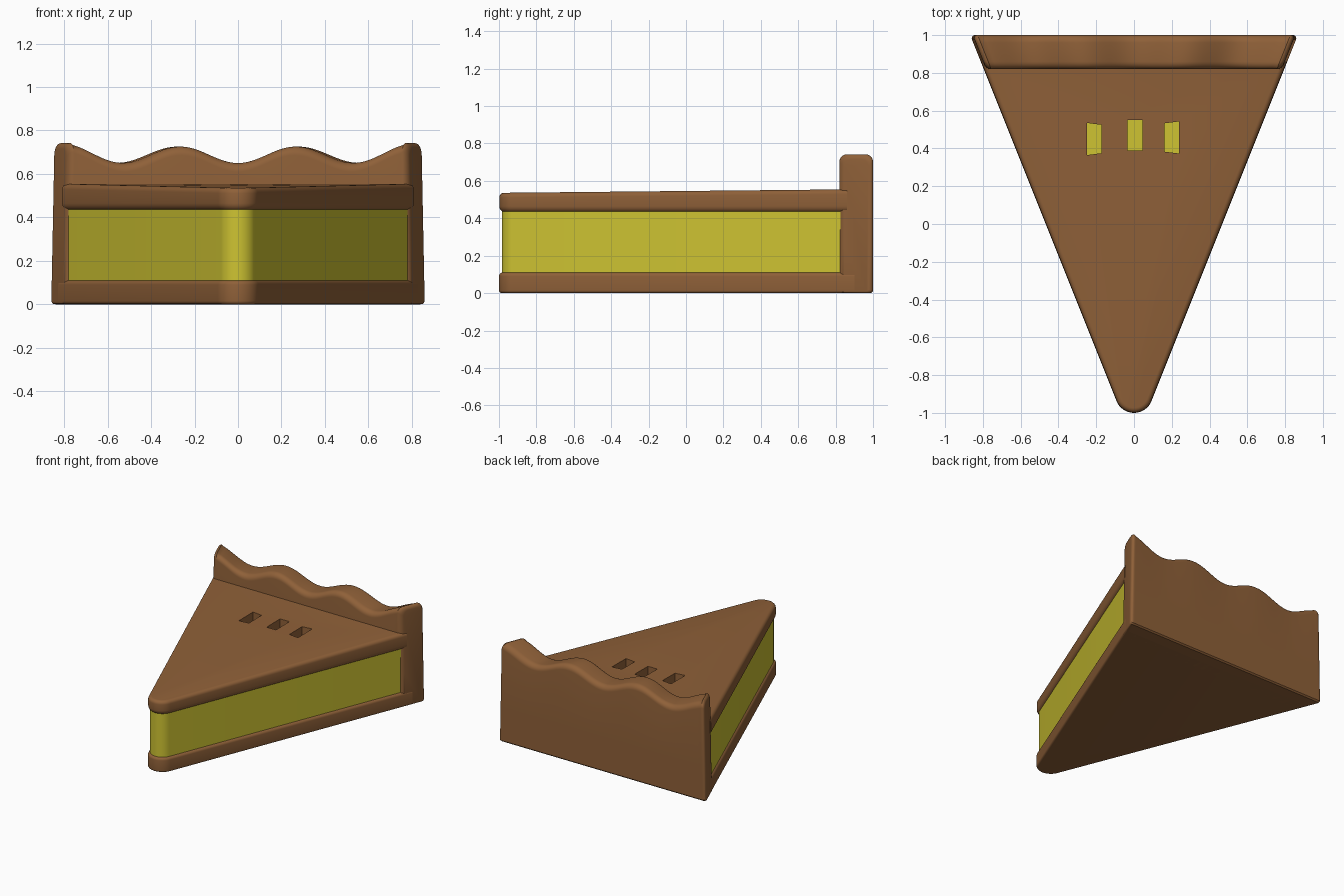
import bpy, bmesh, math

if "Cube" in bpy.data.objects:
    bpy.data.objects.remove(bpy.data.objects["Cube"])

SLOPE = math.atan(0.4)      # half angle of the slice
TIP_R, TIP_C = 0.10, -0.90  # rounded tip


def material(name, rgb):
    m = bpy.data.materials.new(name)
    m.diffuse_color = (*rgb, 1)
    m.use_nodes = True
    m.node_tree.nodes["Principled BSDF"].inputs["Base Color"].default_value = m.diffuse_color
    return m


CRUST = material("baked_brown", (0.275, 0.118, 0.040))
FILL = material("custard_yellow", (0.62, 0.55, 0.032))


def half_width(y, d=0.0):
    return (TIP_R - d) / math.cos(SLOPE) + (y - TIP_C) * math.tan(SLOPE)


def outline(d, back):
    """Wedge outline, moved inward by d."""
    r = TIP_R - d
    pts = [(half_width(back, d), back), (-half_width(back, d), back)]
    a0, a1 = math.pi + SLOPE, 2 * math.pi - SLOPE
    for i in range(17):
        a = a0 + (a1 - a0) * i / 16
        pts.append((r * math.cos(a), TIP_C + r * math.sin(a)))
    return pts


def loft(name, rings, mat):
    """Skin closed rings and cap both ends."""
    bm = bmesh.new()
    vs = [[bm.verts.new(p) for p in ring] for ring in rings]
    n = len(vs[0])
    for a, b in zip(vs, vs[1:]):
        for i in range(n):
            j = (i + 1) % n
            bm.faces.new((a[i], a[j], b[j], b[i]))
    bm.faces.new(vs[0][::-1])
    bm.faces.new(vs[-1])
    bmesh.ops.recalc_face_normals(bm, faces=bm.faces[:])
    me = bpy.data.meshes.new(name)
    bm.to_mesh(me)
    bm.free()
    me.materials.append(mat)
    ob = bpy.data.objects.new(name, me)
    bpy.context.collection.objects.link(ob)
    return ob


def smooth(ob):
    for p in ob.data.polygons:
        p.use_smooth = True
    ob.data.set_sharp_from_angle(angle=math.radians(35))


def rounded_profile(z0, z1, r0, r1, n=5):
    """(inset, z) side profile with rounded bottom and top."""
    q = [math.pi / 2 * i / n for i in range(n + 1)]
    low = [(r0 * (1 - math.sin(a)), z0 + r0 * (1 - math.cos(a))) for a in q]
    high = [(r1 * (1 - math.cos(a)), z1 - r1 * (1 - math.sin(a))) for a in q]
    return low + high


def wedge(name, profile, back, mat, d=0.0, tilt=0.0, zref=0.0):
    rings = []
    for inset, z in profile:
        rings.append([(x, y, z + (tilt * y if z > zref else 0))
                      for x, y in outline(d + inset, back)])
    return loft(name, rings, mat)


# Bottom crust, filling and lid
base = wedge("bottom_crust", rounded_profile(0, 0.11, 0.015, 0.02), 0.9, CRUST)
filling = wedge("filling", [(0, 0.10), (0, 0.27), (0, 0.44)], 0.86, FILL, d=0.016)
lid = wedge("top_crust", rounded_profile(0.43, 0.546, 0.035, 0.025), 0.86, CRUST,
            d=0.002, tilt=0.010, zref=0.5)

# Three steam slots cut down to the filling
for cx, cy, skew in ((-0.21, 0.45, 0.05), (0.005, 0.47, 0), (0.20, 0.458, -0.05)):
    rings = []
    for z in (0.36, 0.70):
        rings.append([(cx + sx * 0.039, cy + sy * 0.08 + skew * sx * (-0.1 * sy), z)
                      for sx, sy in ((-1, -1), (1, -1), (1, 1), (-1, 1))])
    cutter = loft("slot_cutter", rings, CRUST)
    cutter.hide_render = True
    mod = lid.modifiers.new("slot", 'BOOLEAN')
    mod.operation = 'DIFFERENCE'
    mod.solver = 'EXACT'
    mod.object = cutter
    bpy.context.view_layer.objects.active = lid
    bpy.ops.object.modifier_apply(modifier=mod.name)
    bpy.data.objects.remove(cutter)


# Back crust wall with a wavy rim
def rim(x):
    return 0.688 - 0.038 * math.cos(2 * math.pi * x / 0.56) + 0.016 * abs(x / 0.84) ** 8


def wall_ring(u, dx, d):
    """Cross-section at fraction u of the width, moved in by dx, shrunk by d."""
    top = rim(u * 0.84) - d
    y0, y1, r = 0.82 + d, 1.0 - d, 0.04
    pts = [(y0, 0.4 * d), (y0, 0.25)]
    for i in range(7):
        a = math.pi - math.pi / 2 * i / 6
        pts.append((y0 + r + r * math.cos(a), top - r + r * math.sin(a)))
    for i in range(7):
        a = math.pi / 2 - math.pi / 2 * i / 6
        pts.append((y1 - r + r * math.cos(a), top - r + r * math.sin(a)))
    pts += [(y1, 0.25), (y1, 0.01 + 0.4 * d), (y1 - 0.01, 0.4 * d)]
    s = (u > 0) - (u < 0)
    return [(u * (half_width(y) - 0.02 * z) - s * dx, y, z) for y, z in pts]


R = 0.025
ends = [(R * (1 - math.sin(t)), R * (1 - math.cos(t)))
        for t in (math.pi / 2 * i / 5 for i in range(6))]
# ends run from the untouched section to the cap
ends = [(R * (1 - math.sin(t)), R * (1 - math.cos(t)))
        for t in (math.pi / 2 * (5 - i) / 5 for i in range(6))]
cap = [(dx, d) for d, dx in ends]     # (move in, shrink), outermost first
rings = [wall_ring(-1, dx, d) for dx, d in sorted(cap)]
N = 64
rings += [wall_ring(-0.96 + 1.92 * i / N, 0, 0) for i in range(N + 1)]
rings += [wall_ring(1, dx, d) for dx, d in sorted(cap, reverse=True)]
wall = loft("back_crust", rings, CRUST)

for ob in (base, filling, lid, wall):
    smooth(ob)
